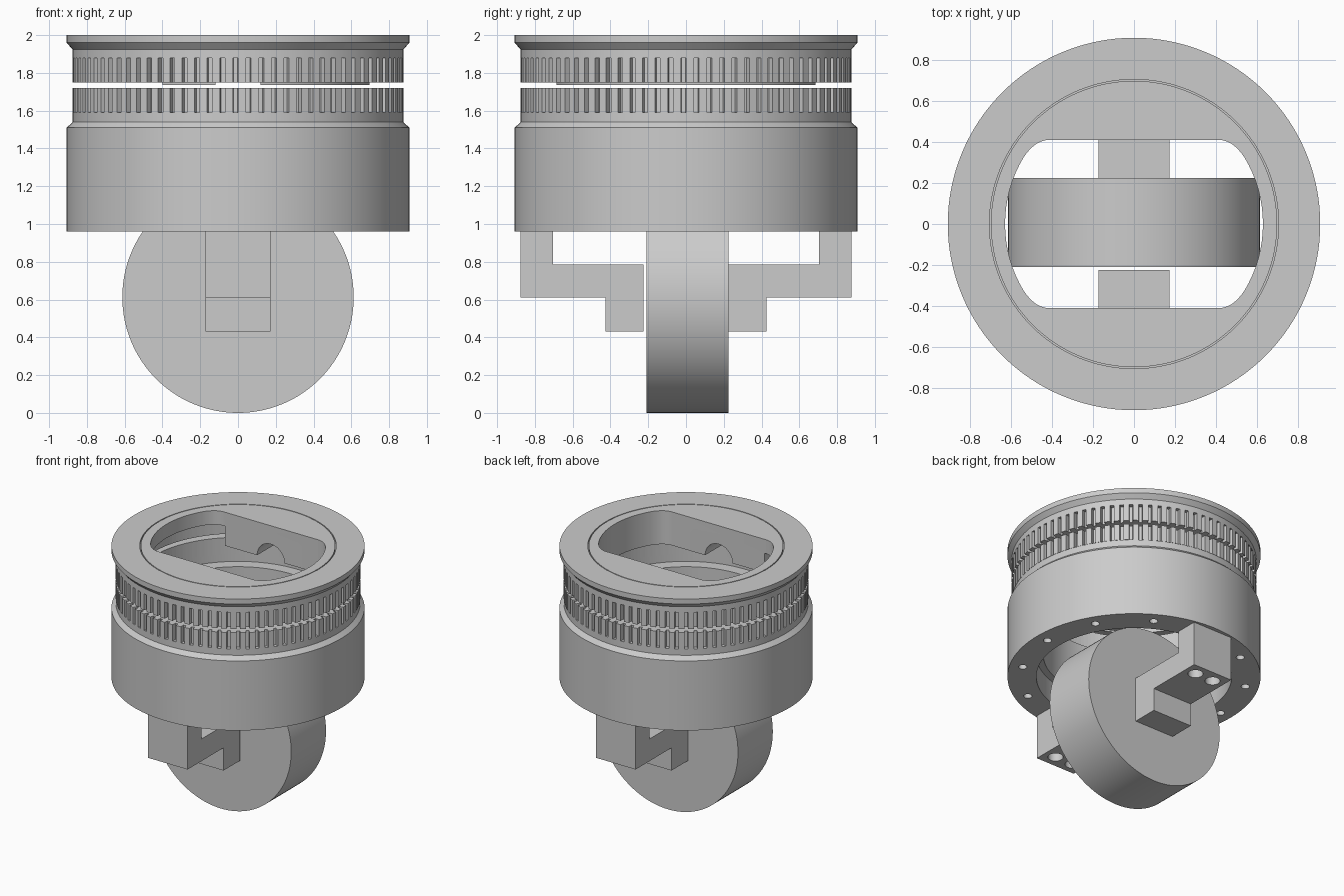
import bpy
import bmesh
from math import sin, cos, pi, radians
from mathutils import Matrix

cube = bpy.data.objects.get("Cube")
if cube:
    bpy.data.objects.remove(cube, do_unlink=True)

SEGMENTS = 128
grey = bpy.data.materials.new("matte grey")
grey.use_nodes = True
grey.diffuse_color = (0.6, 0.6, 0.6, 1)
grey.node_tree.nodes["Principled BSDF"].inputs["Base Color"].default_value = (0.6, 0.6, 0.6, 1)


def make(name, bm):
    bmesh.ops.recalc_face_normals(bm, faces=bm.faces)
    mesh = bpy.data.meshes.new(name)
    bm.to_mesh(mesh)
    bm.free()
    mesh.materials.append(grey)
    obj = bpy.data.objects.new(name, mesh)
    bpy.context.collection.objects.link(obj)
    return obj


def activate(obj):
    bpy.ops.object.select_all(action='DESELECT')
    obj.select_set(True)
    bpy.context.view_layer.objects.active = obj


def smooth(obj):
    activate(obj)
    bpy.ops.object.shade_smooth_by_angle(angle=radians(25))


def cut(obj, cutter):
    mod = obj.modifiers.new("cut", 'BOOLEAN')
    mod.operation = 'DIFFERENCE'
    mod.solver = 'EXACT'
    mod.object = cutter
    activate(obj)
    bpy.ops.object.modifier_apply(modifier=mod.name)
    bpy.data.objects.remove(cutter, do_unlink=True)


def lathe(name, profile):
    """Closed (radius, z) profile turned around the z axis."""
    bm = bmesh.new()
    rings = []
    for i in range(SEGMENTS):
        a = 2 * pi * i / SEGMENTS
        rings.append([bm.verts.new((r * cos(a), r * sin(a), z)) for r, z in profile])
    n = len(profile)
    for i in range(SEGMENTS):
        p, q = rings[i], rings[(i + 1) % SEGMENTS]
        for j in range(n):
            k = (j + 1) % n
            bm.faces.new((p[j], q[j], q[k], p[k]))
    return make(name, bm)


def prism(name, outline, offset, depth):
    """Outline of 3D points extruded along a vector."""
    bm = bmesh.new()
    face = bm.faces.new([bm.verts.new(p) for p in outline])
    ext = bmesh.ops.extrude_face_region(bm, geom=[face])
    moved = [v for v in ext["geom"] if isinstance(v, bmesh.types.BMVert)]
    bmesh.ops.translate(bm, verts=moved, vec=[c * depth for c in offset])
    return make(name, bm)


def cylinders(name, spots, radius, depth, turn=Matrix(), sides=24):
    bm = bmesh.new()
    for spot in spots:
        bmesh.ops.create_cone(bm, cap_ends=True, segments=sides, radius1=radius, radius2=radius,
                              depth=depth, matrix=Matrix.Translation(spot) @ turn)
    return make(name, bm)


def gear(name, z0, z1, inner, root, tip, teeth=80):
    """Toothed ring with square grooves."""
    bm = bmesh.new()
    cols = []
    for i in range(teeth):
        for frac, r in ((0, tip), (0.6, tip), (0.64, root), (0.96, root)):
            a = 2 * pi * (i + frac) / teeth
            cols.append([bm.verts.new((rad * cos(a), rad * sin(a), z))
                         for rad, z in ((inner, z0), (r, z0), (r, z1), (inner, z1))])
    for i, p in enumerate(cols):
        q = cols[(i + 1) % len(cols)]
        for j in range(4):
            k = (j + 1) % 4
            bm.faces.new((p[j], q[j], q[k], p[k]))
    return make(name, bm)


TURN_Y = Matrix.Rotation(pi / 2, 4, 'X')

# Lower housing: screw-drilled base ring and chamfered body
base = lathe("base_ring", [(0.70, 0.96), (0.907, 0.96), (0.907, 1.14), (0.70, 1.14)])
screws = [(0.81 * cos(i * pi / 6), 0.81 * sin(i * pi / 6), 0.96) for i in range(12)]
cut(base, cylinders("screw_cutter", screws, 0.03, 0.2))
smooth(base)
smooth(lathe("housing", [(0.65, 1.14), (0.907, 1.14), (0.907, 1.51), (0.875, 1.54),
                         (0.875, 1.59), (0.74, 1.59), (0.74, 1.53), (0.65, 1.53)]))

# Two toothed belts separated by a narrow gap
gear("lower_gear", 1.59, 1.72, 0.74, 0.845, 0.877)
gear("upper_gear", 1.75, 1.88, 0.74, 0.845, 0.877)

# Upper flange
smooth(lathe("top_flange", [(0.704, 2.0), (0.907, 2.0), (0.907, 1.96), (0.877, 1.925),
                            (0.877, 1.88), (0.74, 1.88), (0.74, 1.90), (0.704, 1.90)]))

# Centre plug with rounded window
plug = cylinders("centre_plug", [(0, 0, 1.8675)], 0.697, 0.265, sides=SEGMENTS)
quarter = []
for i in range(9):
    a = radians(31) * i / 8
    quarter.append((0.628 * cos(a), 0.628 * sin(a)))
start, corner, end = quarter[-1], (0.482, 0.41), (0.41, 0.41)
for i in range(1, 9):
    t = i / 8
    quarter.append(tuple((1 - t) ** 2 * s + 2 * t * (1 - t) * c + t * t * e
                         for s, c, e in zip(start, corner, end)))
half = quarter + [(-x, y) for x, y in reversed(quarter)]
window = half + [(x, -y) for x, y in reversed(half[1:-1])]
cut(plug, prism("window_cutter", [(x, y, 1.6) for x, y in window], (0, 0, 1), 0.6))
cut(plug, cylinders("tunnel_cutter", [(0, 0, 1.735)], 0.12, 2, TURN_Y, 48))
pocket = [(-0.8, -0.8, 1.6), (-0.4, -0.8, 1.6), (-0.4, 0.8, 1.6), (-0.8, 0.8, 1.6)]
cut(plug, prism("pocket_cutter", pocket, (0, 0, 1), 0.29))
smooth(plug)

# Wheel
smooth(cylinders("wheel", [(0, 0.0075, 0.6125)], 0.6125, 0.435, TURN_Y, SEGMENTS))

# Stepped wheel brackets with two bolt holes each
STEPS = [(0.225, 0.43), (0.427, 0.43), (0.427, 0.61), (0.877, 0.61),
         (0.877, 0.965), (0.705, 0.965), (0.705, 0.785), (0.225, 0.785)]
for name, side in (("front_bracket", -1), ("back_bracket", 1)):
    arm = prism(name, [(-0.173, side * y, z) for y, z in STEPS], (1, 0, 0), 0.346)
    cut(arm, cylinders("bolt_cutter", [(x, side * 0.78, 0.61) for x in (-0.08, 0.08)], 0.055, 0.3))
    smooth(arm)
